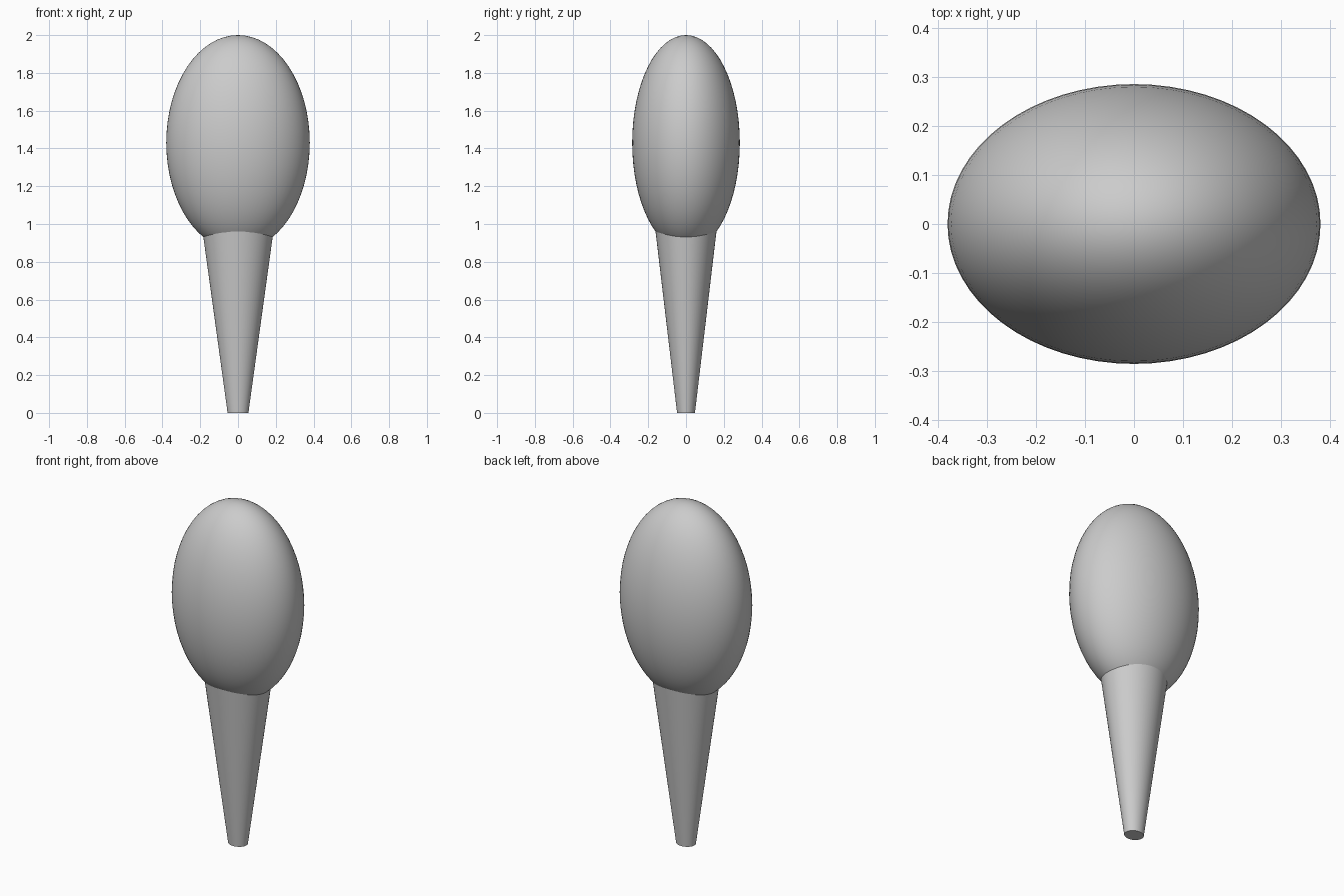
import bpy
from math import radians

cube = bpy.data.objects.get("Cube")
if cube:
    bpy.data.objects.remove(cube, do_unlink=True)

grey = bpy.data.materials.new("plain grey")
grey.use_nodes = True
color = (0.6, 0.6, 0.6, 1)
grey.diffuse_color = color
grey.node_tree.nodes["Principled BSDF"].inputs["Base Color"].default_value = color


def finish(name, scale):
    """Name, scale, colour and smooth the active part."""
    part = bpy.context.object
    part.name = name
    part.scale = scale
    bpy.ops.object.transform_apply(location=False, rotation=False, scale=True)
    part.data.materials.append(grey)
    bpy.ops.object.shade_smooth_by_angle(angle=radians(40))


# Egg-shaped head
bpy.ops.mesh.primitive_uv_sphere_add(segments=64, ring_count=32, radius=1, location=(0, 0, 1.43))
finish("head", (0.38, 0.285, 0.57))

# Tapered oval handle, its top sunk into the head
bpy.ops.mesh.primitive_cone_add(vertices=64, radius1=0.055, radius2=0.193, depth=1, location=(0, 0, 0.5))
finish("handle", (1, 0.86, 1))
